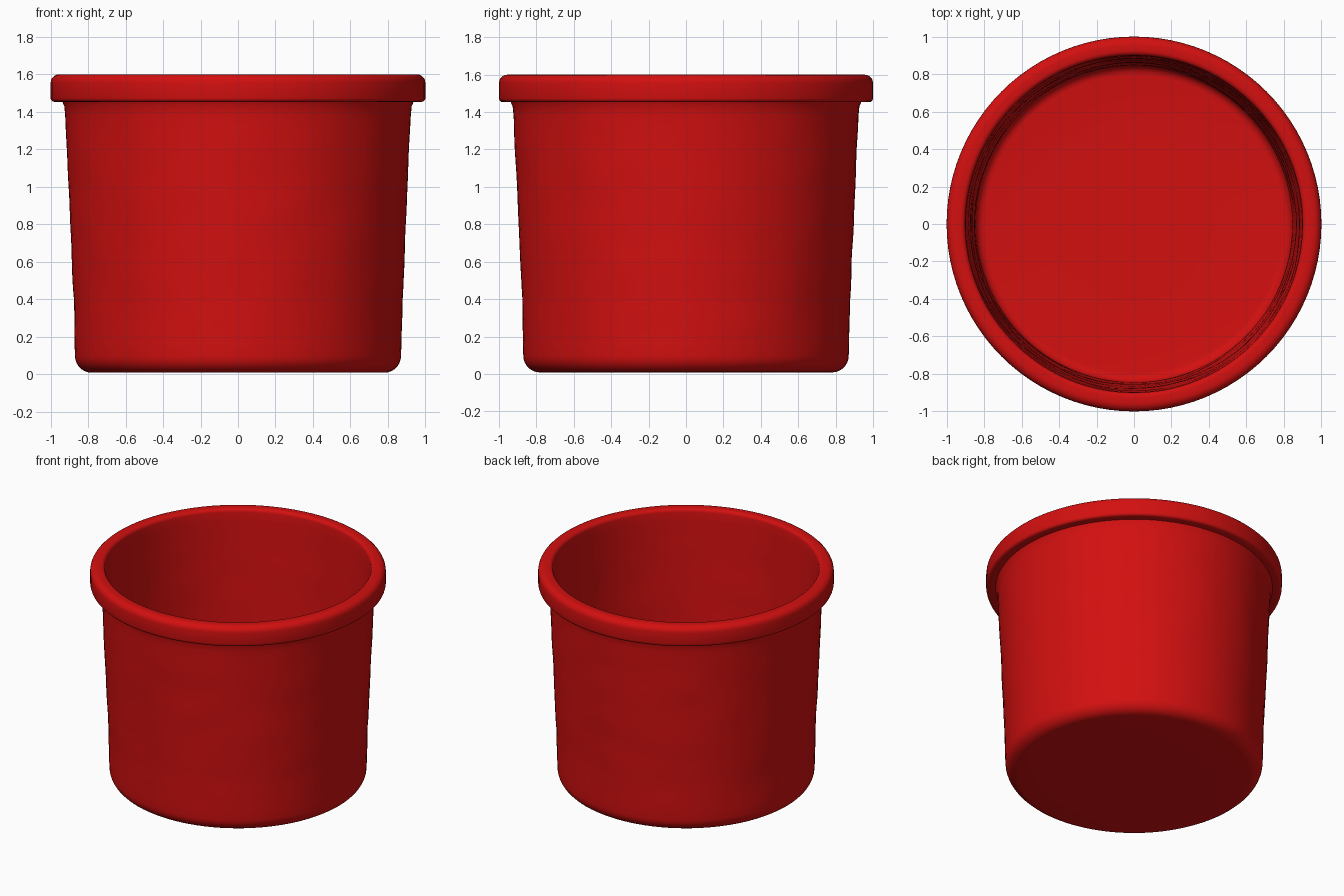
import bpy, bmesh, math
from mathutils import Vector, noise

if "Cube" in bpy.data.objects:
    bpy.data.objects.remove(bpy.data.objects["Cube"])

SEGMENTS = 96

red = bpy.data.materials.new("bucket red")
red.diffuse_color = (0.65, 0.005, 0.005, 1)
red.use_nodes = True
red.node_tree.nodes["Principled BSDF"].inputs["Base Color"].default_value = red.diffuse_color

# Dense wall sections so the soft hammered dents can show
def wall(r0, z0, r1, z1, n):
    return [(r0 + (r1 - r0) * i / n, z0 + (z1 - z0) * i / n) for i in range(n + 1)]

def arc(cx, cz, rad, a0, a1, n=5):
    return [(cx + rad * math.cos(math.radians(a0 + (a1 - a0) * i / n)),
             cz + rad * math.sin(math.radians(a0 + (a1 - a0) * i / n))) for i in range(n + 1)]

# Profile from the underside centre, up the outside, over the rim, down inside
profile = [(0, 0.008), (0.4, 0.008)]
profile += arc(0.78, 0.098, 0.09, -90, 0, 7)          # rounded foot
profile += wall(0.872, 0.16, 0.877, 0.40, 5)          # lower wall
profile += wall(0.881, 0.46, 0.922, 1.38, 18)         # flared wall
profile += [(0.927, 1.43), (0.937, 1.453)]
profile += arc(0.98, 1.473, 0.02, -90, 0, 3)          # rim underside
profile += arc(0.955, 1.555, 0.045, 0, 90)            # rim outer edge
profile += arc(0.925, 1.575, 0.025, 90, 180, 4)       # rim inner edge
profile += wall(0.897, 1.52, 0.845, 0.14, 24)         # inner wall
profile += arc(0.795, 0.09, 0.05, 0, -90)             # inner corner
profile += [(0.4, 0.04), (0, 0.04)]

# Spin the profile into one closed shell
bm = bmesh.new()
verts = [bm.verts.new((r, 0, z)) for r, z in profile]
edges = [bm.edges.new(p) for p in zip(verts, verts[1:])]
bmesh.ops.spin(bm, geom=verts + edges, cent=(0, 0, 0), axis=(0, 0, 1),
               angle=math.tau, steps=SEGMENTS, use_duplicate=False)
bmesh.ops.remove_doubles(bm, verts=bm.verts, dist=0.0005)
bmesh.ops.recalc_face_normals(bm, faces=bm.faces)

# Soft dents on the walls, fading out at the foot and rim
for v in bm.verts:
    r = math.hypot(v.co.x, v.co.y)
    if r > 0.8 and 0.12 < v.co.z < 1.42:
        fade = min(1, (v.co.z - 0.12) / 0.15, (1.42 - v.co.z) / 0.15)
        d = 0.004 * fade * noise.noise(Vector((v.co.x * 4, v.co.y * 4, v.co.z * 5)))
        v.co.x *= 1 + d / r
        v.co.y *= 1 + d / r

mesh = bpy.data.meshes.new("bucket")
bm.to_mesh(mesh)
bm.free()
mesh.materials.append(red)
bucket = bpy.data.objects.new("bucket", mesh)
bpy.context.collection.objects.link(bucket)
bpy.context.view_layer.objects.active = bucket
bucket.select_set(True)
bpy.ops.object.shade_smooth_by_angle(angle=math.radians(50))
